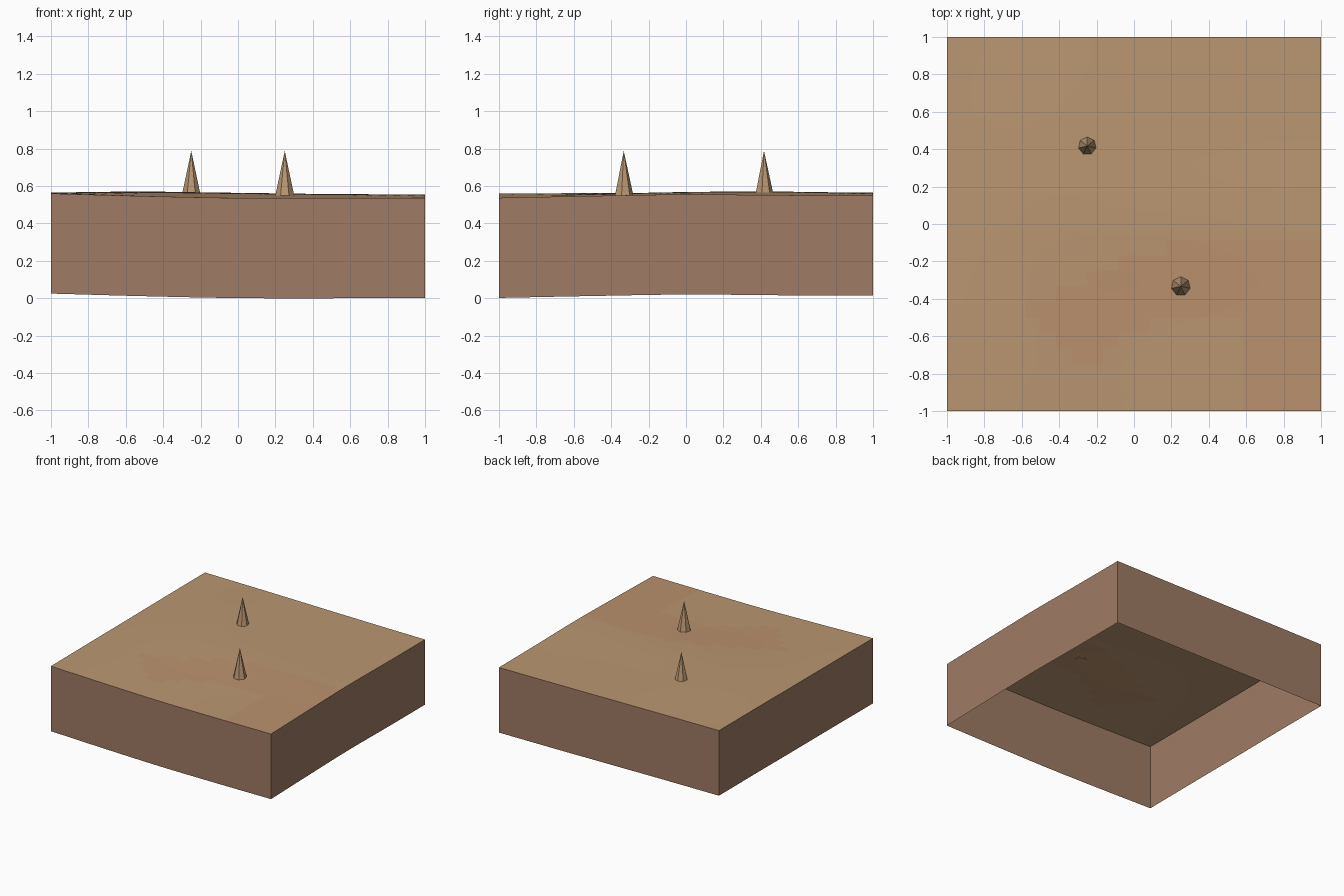
import bpy, bmesh

if "Cube" in bpy.data.objects:
    bpy.data.objects.remove(bpy.data.objects["Cube"], do_unlink=True)


def material(name, srgb):
    linear = [((c / 255 + 0.055) / 1.055) ** 2.4 for c in srgb]
    mat = bpy.data.materials.new(name)
    mat.use_nodes = True
    mat.diffuse_color = (*linear, 1)
    mat.node_tree.nodes["Principled BSDF"].inputs["Base Color"].default_value = (*linear, 1)
    return mat


sand = material("sand", (187, 151, 114))
clay = material("warm sand", (187, 146, 110))
earth = material("earth", (159, 123, 100))

# Ground heights, front row first, each row running from -x to +x
HEIGHTS = [
    [0.56, 0.546, 0.536, 0.535, 0.537],
    [0.562, 0.556, 0.547, 0.545, 0.547],
    [0.563, 0.568, 0.563, 0.557, 0.555],
    [0.565, 0.57, 0.56, 0.553, 0.551],
    [0.565, 0.562, 0.557, 0.552, 0.549],
]
STEPS = 24
DEPTH = 0.535


def spline(values, t):
    """Smooth curve through evenly spaced values, t from 0 to 1."""
    last = len(values) - 1
    i = min(int(t * last), last - 1)
    f = t * last - i
    b, c = values[i], values[i + 1]
    a = values[i - 1] if i > 0 else 2 * b - c
    d = values[i + 2] if i + 2 <= last else 2 * c - b
    return b + 0.5 * f * (c - a + f * (2 * a - 5 * b + 4 * c - d + f * (3 * (b - c) + d - a)))


def ground(x, y):
    u, v = (x + 1) / 2, (y + 1) / 2
    return spline([spline(row, u) for row in HEIGHTS], v)


def add_object(name, bm, mats):
    mesh = bpy.data.meshes.new(name)
    bm.to_mesh(mesh)
    bm.free()
    for mat in mats:
        mesh.materials.append(mat)
    obj = bpy.data.objects.new(name, mesh)
    bpy.context.collection.objects.link(obj)
    return obj


# Gently rolling ground, warmer on the low front right slope
bm = bmesh.new()
bmesh.ops.create_grid(bm, x_segments=STEPS, y_segments=STEPS, size=1)
for v in bm.verts:
    v.co.z = ground(v.co.x, v.co.y)
for f in bm.faces:
    c = f.calc_center_median()
    f.smooth = True
    f.material_index = int(c.y < -0.1 and c.x > -1 - c.y and 0.545 < c.z < 0.558
                           or c.x > 0.6 and c.y < -0.1)
add_object("ground", bm, [sand, clay])

# Four skirt walls that follow the rim, open underneath
bm = bmesh.new()
sides = {
    "front": lambda t: (t, -1),
    "left": lambda t: (1, t),
    "back": lambda t: (-t, 1),
    "right": lambda t: (-1, -t),
}
for place in sides.values():
    previous = None
    for i in range(STEPS + 1):
        x, y = place(2 * i / STEPS - 1)
        z = ground(x, y)
        pair = bm.verts.new((x, y, z - DEPTH)), bm.verts.new((x, y, z))
        if previous:
            bm.faces.new((previous[0], pair[0], pair[1], previous[1]))
        previous = pair
add_object("skirt_walls", bm, [earth])

# Two seven-sided spikes standing on the ground
for name, x, y in (("back_spike", -0.25, 0.417), ("front_spike", 0.25, -0.333)):
    bm = bmesh.new()
    bmesh.ops.create_cone(bm, cap_ends=True, segments=7, radius1=0.052, radius2=0, depth=0.24)
    bmesh.ops.remove_doubles(bm, verts=bm.verts, dist=0.001)
    spike = add_object(name, bm, [sand])
    spike.location = (x, y, 0.668)
